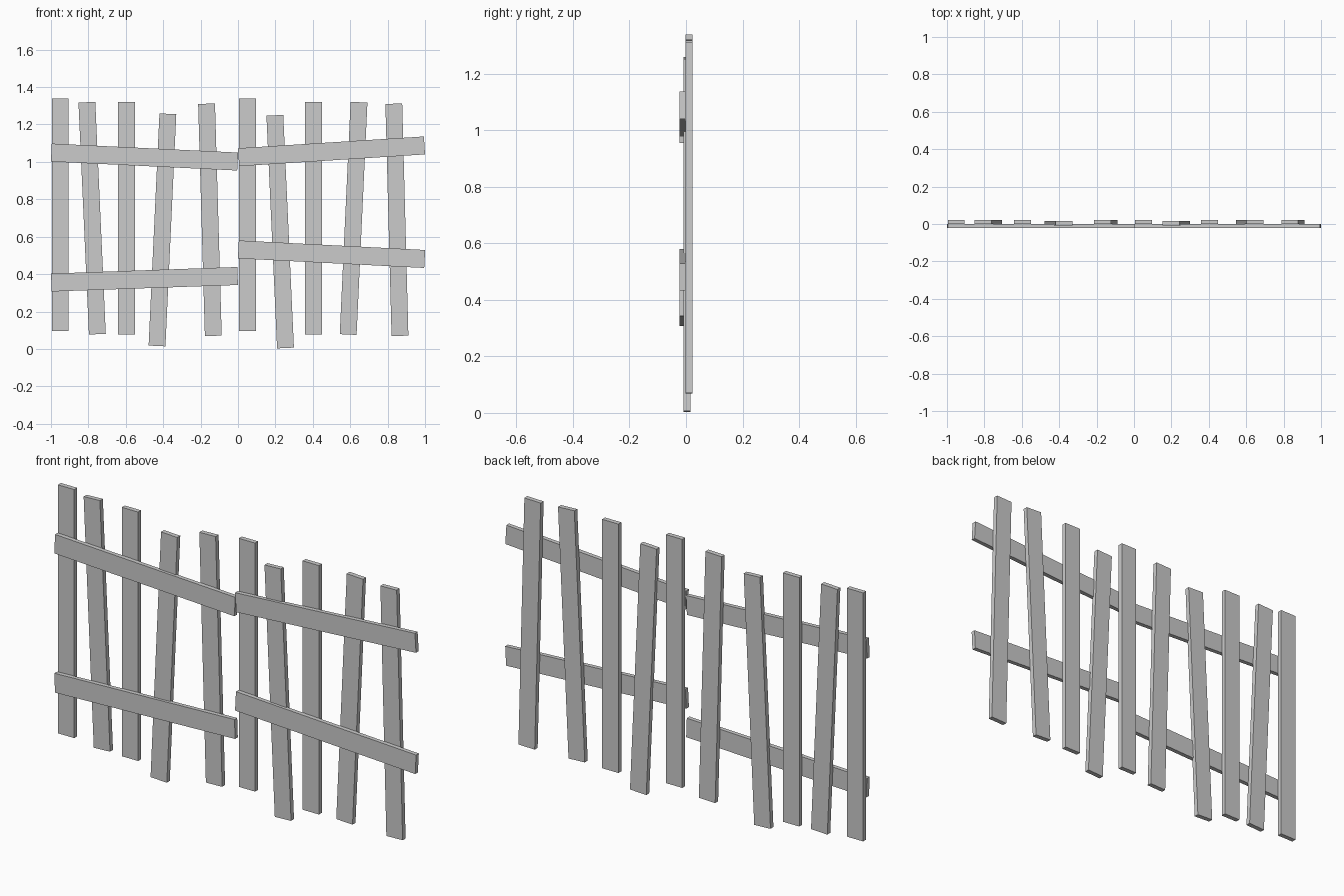
import bpy
from math import atan2, hypot


def board(name, p0, p1, width, y0, y1):
    """Flat board running from p0 to p1 in the XZ plane, between depths y0 and y1."""
    dx, dz = p1[0] - p0[0], p1[1] - p0[1]
    bpy.ops.mesh.primitive_cube_add(
        size=1,
        location=((p0[0] + p1[0]) / 2, (y0 + y1) / 2, (p0[1] + p1[1]) / 2),
        rotation=(0, -atan2(dz, dx), 0))
    ob = bpy.context.object
    ob.name = name
    ob.scale = (hypot(dx, dz), y1 - y0, width)
    bpy.ops.object.transform_apply(location=False, rotation=True, scale=True)


# Pickets: bottom x, bottom z, top x, top z, forward offset
pickets = [
    (-0.950, 0.096, -0.950, 1.338, 0),
    (-0.752, 0.079, -0.808, 1.319, 0),
    (-0.597, 0.076, -0.597, 1.320, 0),
    (-0.433, 0.016, -0.375, 1.257, 0.007),
    (-0.132, 0.070, -0.168, 1.311, 0),
    (0.050, 0.096, 0.050, 1.338, 0),
    (0.254, 0.005, 0.197, 1.249, 0.007),
    (0.403, 0.076, 0.403, 1.320, 0),
    (0.589, 0.077, 0.647, 1.319, 0),
    (0.866, 0.070, 0.833, 1.311, 0),
]
for i, (xb, zb, xt, zt, fwd) in enumerate(pickets):
    board(f"picket_{i + 1}", (xb, zb), (xt, zt), 0.09, -0.001 - fwd, 0.0225 - fwd)

# Crooked rails on the front: left end z and right end z of the centre line
rails = [
    ("rail_left_top", -0.998, -0.002, 1.050, 1.002),
    ("rail_left_bottom", -0.998, -0.002, 0.355, 0.390),
    ("rail_right_top", 0.003, 0.997, 1.025, 1.088),
    ("rail_right_bottom", 0.002, 0.998, 0.532, 0.481),
]
for name, x0, x1, z0, z1 in rails:
    board(name, (x0, z0), (x1, z1), 0.096, -0.0225, -0.001)
